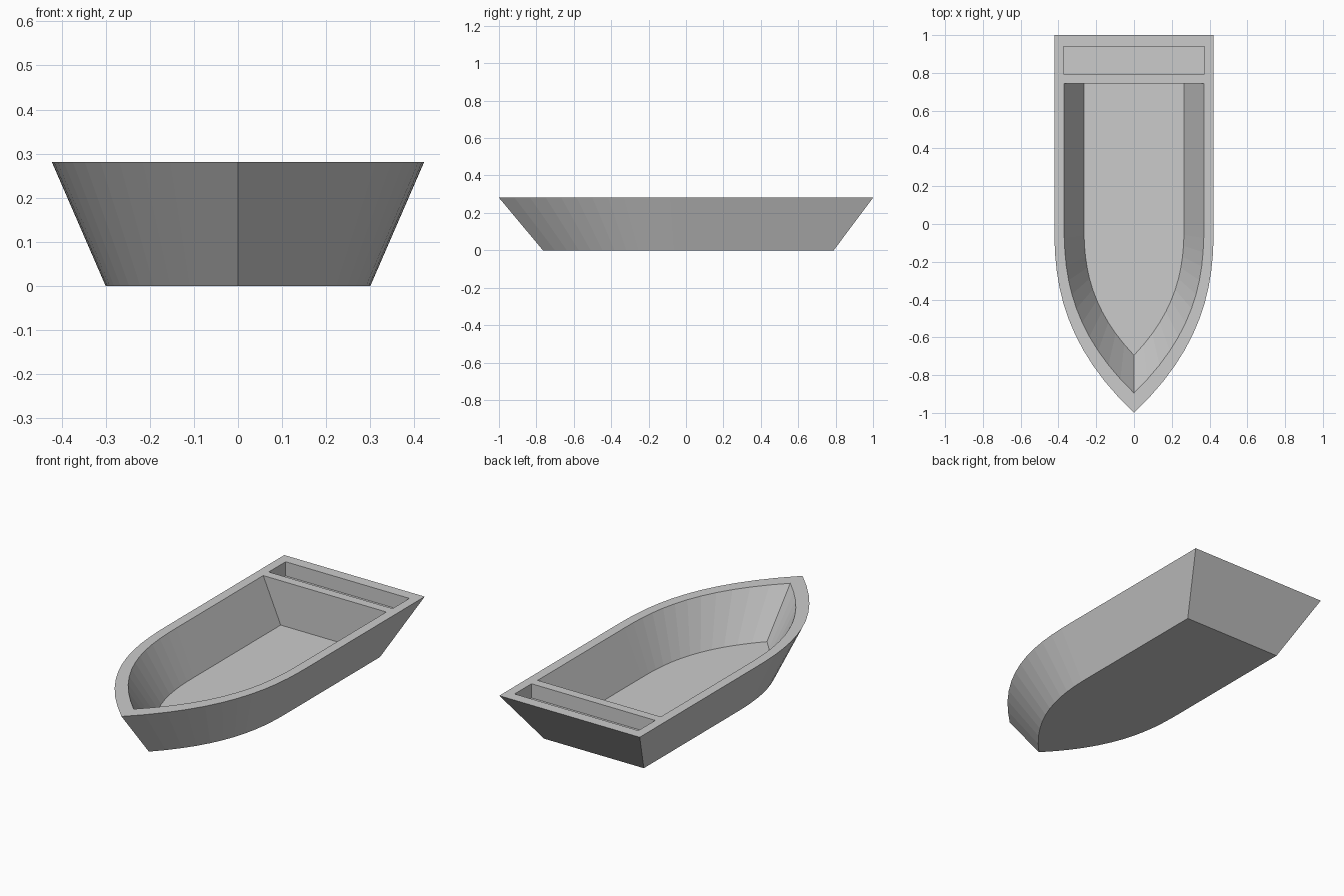
import bpy, bmesh

if "Cube" in bpy.data.objects:
    bpy.data.objects.remove(bpy.data.objects["Cube"])

SEG = 12          # facets along each side of the bow
TOP = 0.281       # rim height
FLOOR = 0.04      # inside floor height


def outline(half, stern, tip, z):
    """Boat-shaped loop: square stern, straight sides, pointed curved bow."""
    side = []
    for i in range(SEG + 1):
        t = i / SEG
        side.append((half * (1 - t ** 2.5), -tip * t, z))
    right = [(half, stern, z)] + side
    left = [(-x, y, z) for x, y, z in reversed(right[:-1])]
    return right + left


def rectangle(half, y0, y1, z):
    return [(half, y1, z), (half, y0, z), (-half, y0, z), (-half, y1, z)]


def loft(name, lower, upper):
    """Closed solid between two matching loops."""
    bm = bmesh.new()
    a = [bm.verts.new(p) for p in lower]
    b = [bm.verts.new(p) for p in upper]
    n = len(a)
    for i in range(n):
        j = (i + 1) % n
        bm.faces.new((a[i], a[j], b[j], b[i]))
    bm.faces.new(a)
    bm.faces.new(b)
    bmesh.ops.recalc_face_normals(bm, faces=bm.faces)
    mesh = bpy.data.meshes.new(name)
    bm.to_mesh(mesh)
    bm.free()
    obj = bpy.data.objects.new(name, mesh)
    bpy.context.collection.objects.link(obj)
    return obj


def cut(target, cutter):
    mod = target.modifiers.new(cutter.name, 'BOOLEAN')
    mod.operation = 'DIFFERENCE'
    mod.solver = 'EXACT'
    mod.object = cutter
    bpy.context.view_layer.objects.active = target
    bpy.ops.object.modifier_apply(modifier=mod.name)
    bpy.data.objects.remove(cutter, do_unlink=True)


# Hull: flared solid with a raked transom
hull = loft("boat_hull",
            outline(0.30, 0.79, 0.765, 0),
            outline(0.422, 1.0, 1.0, TOP))

# Main cockpit, its sloped walls continued a little above the rim
over = 1 / 6
cut(hull, loft("cockpit_cutter",
               outline(0.265, 0.745, 0.695, FLOOR),
               outline(0.37 + 0.105 * over, 0.745, 0.895 + 0.2 * over,
                       TOP + (TOP - FLOOR) * over)))

# Shallow stern well with upright walls
cut(hull, loft("well_cutter",
               rectangle(0.372, 0.795, 0.94, TOP - 0.077),
               rectangle(0.372, 0.795, 0.94, TOP + 0.05)))
